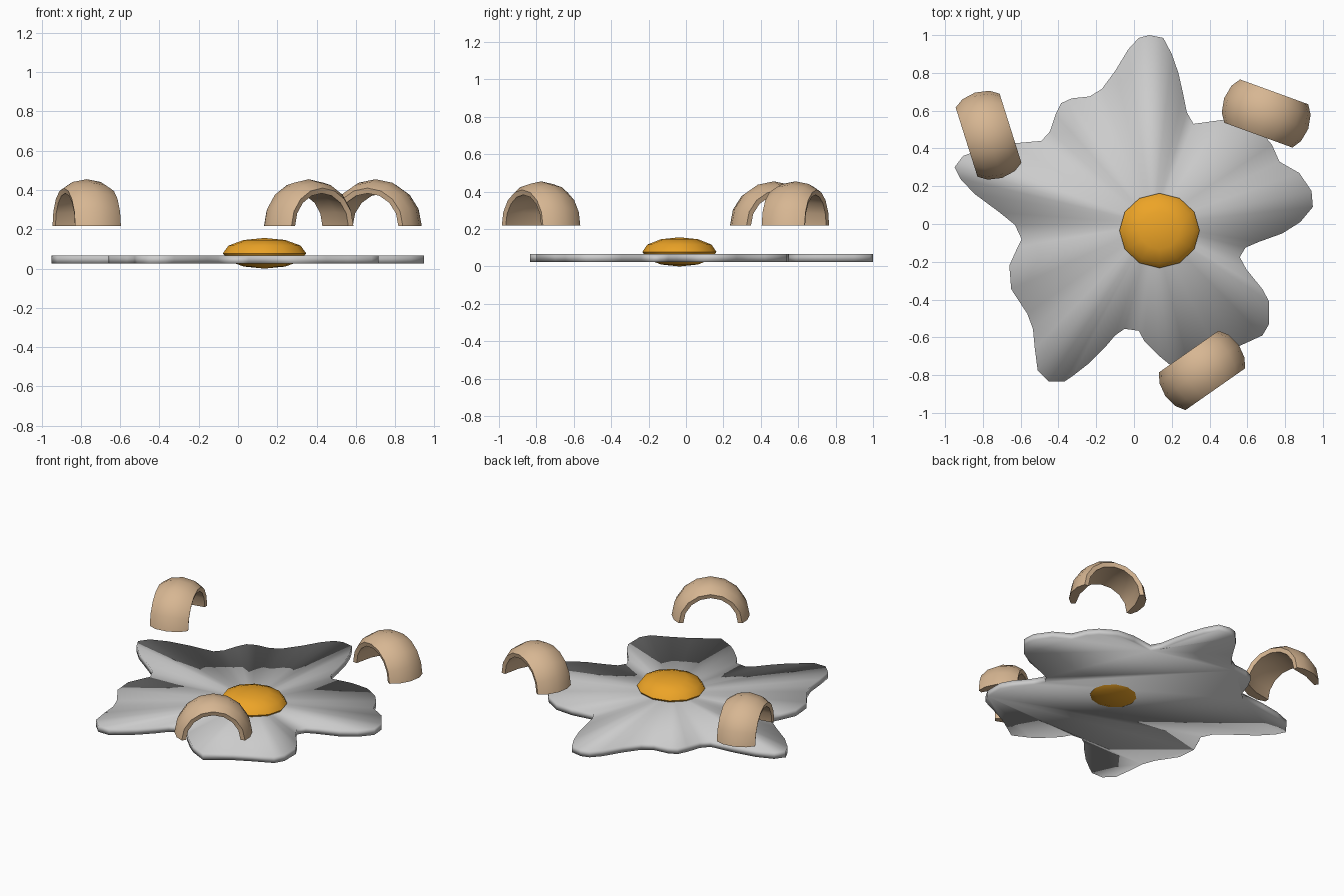
import bpy, bmesh, math
from mathutils import Matrix

if "Cube" in bpy.data.objects:
    bpy.data.objects.remove(bpy.data.objects["Cube"])


def finish(bm, name, color=None, angle=None):
    bmesh.ops.recalc_face_normals(bm, faces=bm.faces)
    for f in bm.faces:
        f.smooth = True
    me = bpy.data.meshes.new(name)
    bm.to_mesh(me)
    bm.free()
    ob = bpy.data.objects.new(name, me)
    bpy.context.collection.objects.link(ob)
    if color:
        mat = bpy.data.materials.get(str(color)) or bpy.data.materials.new(str(color))
        mat.diffuse_color = (*color, 1)
        mat.use_nodes = True
        mat.node_tree.nodes["Principled BSDF"].inputs["Base Color"].default_value = mat.diffuse_color
        me.materials.append(mat)
    if angle:
        bpy.ops.object.select_all(action='DESELECT')
        ob.select_set(True)
        bpy.context.view_layer.objects.active = ob
        bpy.ops.object.shade_smooth_by_angle(angle=math.radians(angle))
    return ob


# Egg white: irregular lobed slab, one point loop clockwise from the top lobe
outline = [
    (.08, 1), (.155, .985), (.2, .9), (.235, .8), (.26, .69), (.28, .59), (.315, .53),
    (.46, .55), (.58, .54), (.68, .48), (.73, .42), (.77, .33), (.875, .27), (.94, .175),
    (.947, .09), (.88, .01), (.785, -.05), (.66, -.095), (.59, -.125), (.56, -.175),
    (.595, -.24), (.68, -.345), (.715, -.41), (.715, -.53), (.68, -.59), (.56, -.645),
    (.45, -.7), (.3, -.8), (.19, -.745), (.135, -.7), (.055, -.62), (.025, -.565),
    (-.05, -.555), (-.1, -.59), (-.155, -.655), (-.235, -.735), (-.325, -.805),
    (-.37, -.835), (-.45, -.835), (-.51, -.775), (-.525, -.66), (-.535, -.555),
    (-.565, -.475), (-.65, -.345), (-.66, -.22), (-.615, -.12), (-.595, -.08),
    (-.63, -.005), (-.71, .06), (-.845, .16), (-.92, .24), (-.95, .3), (-.905, .36),
    (-.8, .4), (-.66, .425), (-.49, .44), (-.445, .49), (-.415, .58), (-.385, .64),
    (-.33, .665), (-.235, .675), (-.17, .715), (-.1, .81), (-.03, .925), (.025, .985),
]
bm = bmesh.new()
low = [bm.verts.new((x, y, .025)) for x, y in outline]
top = [bm.verts.new((x, y, .066)) for x, y in outline]
hub = bm.verts.new((.1, 0, .066))
bm.faces.new(low)
n = len(outline)
for i in range(n):
    j = (i + 1) % n
    bm.faces.new((low[i], top[i], top[j], low[j]))
    bm.faces.new((top[i], hub, top[j]))
finish(bm, "egg_white")

# Yolk: squashed low-poly ball poking through the white
bm = bmesh.new()
bmesh.ops.create_uvsphere(bm, u_segments=12, v_segments=6, radius=1)
bmesh.ops.transform(bm, verts=bm.verts, matrix=Matrix.Translation((.135, -.035, .078))
                    @ Matrix.Diagonal((.212, .198, .078, 1)))
finish(bm, "yolk", (.84, .37, .02), 60)

# Arched pieces: barrel-shaped half rings floating above the white
section = [(-.122, .192), (-.075, .223), (0, .237), (.075, .223), (.122, .192),
           (.115, .165), (0, .18), (-.115, .165)]  # (across width, radius)


def arch(name, x, y, turn, steps=8):
    bm = bmesh.new()
    rings = []
    for i in range(steps + 1):
        a = math.pi * i / steps
        rings.append([bm.verts.new((r * math.cos(a), w, r * math.sin(a)))
                      for w, r in section])
    k = len(section)
    for a, b in zip(rings, rings[1:]):
        for i in range(k):
            j = (i + 1) % k
            bm.faces.new((a[i], a[j], b[j], b[i]))
    bm.faces.new(rings[0])
    bm.faces.new(rings[-1])
    bmesh.ops.transform(bm, verts=bm.verts, matrix=Matrix.Translation((x, y, .218))
                        @ Matrix.Rotation(math.radians(turn), 4, 'Z'))
    finish(bm, name, (.68, .47, .29), 40)


arch("arch_right", .70, .585, -20)
arch("arch_front", .36, -.775, 35)
arch("arch_left", -.77, .47, -72.5)
